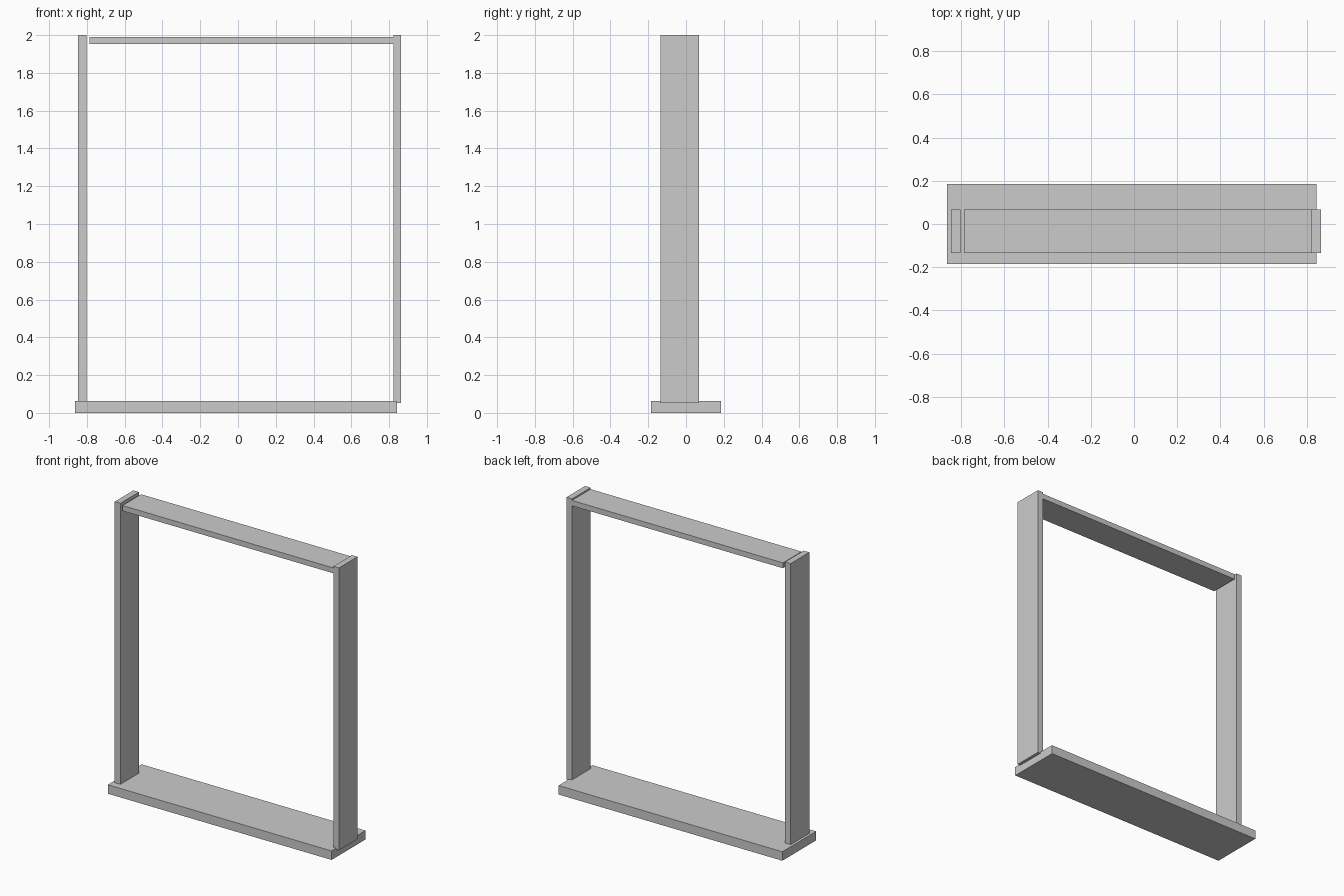
import bpy

if "Cube" in bpy.data.objects:
    bpy.data.objects.remove(bpy.data.objects["Cube"])


def box(name, x, y, z):
    """Axis-aligned box from (min, max) ranges."""
    spans = (x, y, z)
    bpy.ops.mesh.primitive_cube_add(size=1, location=[(a + b) / 2 for a, b in spans])
    ob = bpy.context.object
    ob.name = name
    ob.scale = [b - a for a, b in spans]
    bpy.ops.object.transform_apply(location=False, rotation=False, scale=True)
    return ob


DEPTH = (-0.135, 0.068)   # shared depth of posts and lintel
POST_Z = (0.053, 2.0)

# Wide floor sill
box("sill", (-0.864, 0.843), (-0.184, 0.184), (0, 0.062))

# Upright posts, right one slightly overhanging the sill
box("left_post", (-0.846, -0.803), DEPTH, POST_Z)
box("right_post", (0.822, 0.864), DEPTH, POST_Z)

# Lintel, butted to the right post with a small gap at the left
box("lintel", (-0.787, 0.822), DEPTH, (1.952, 1.989))
